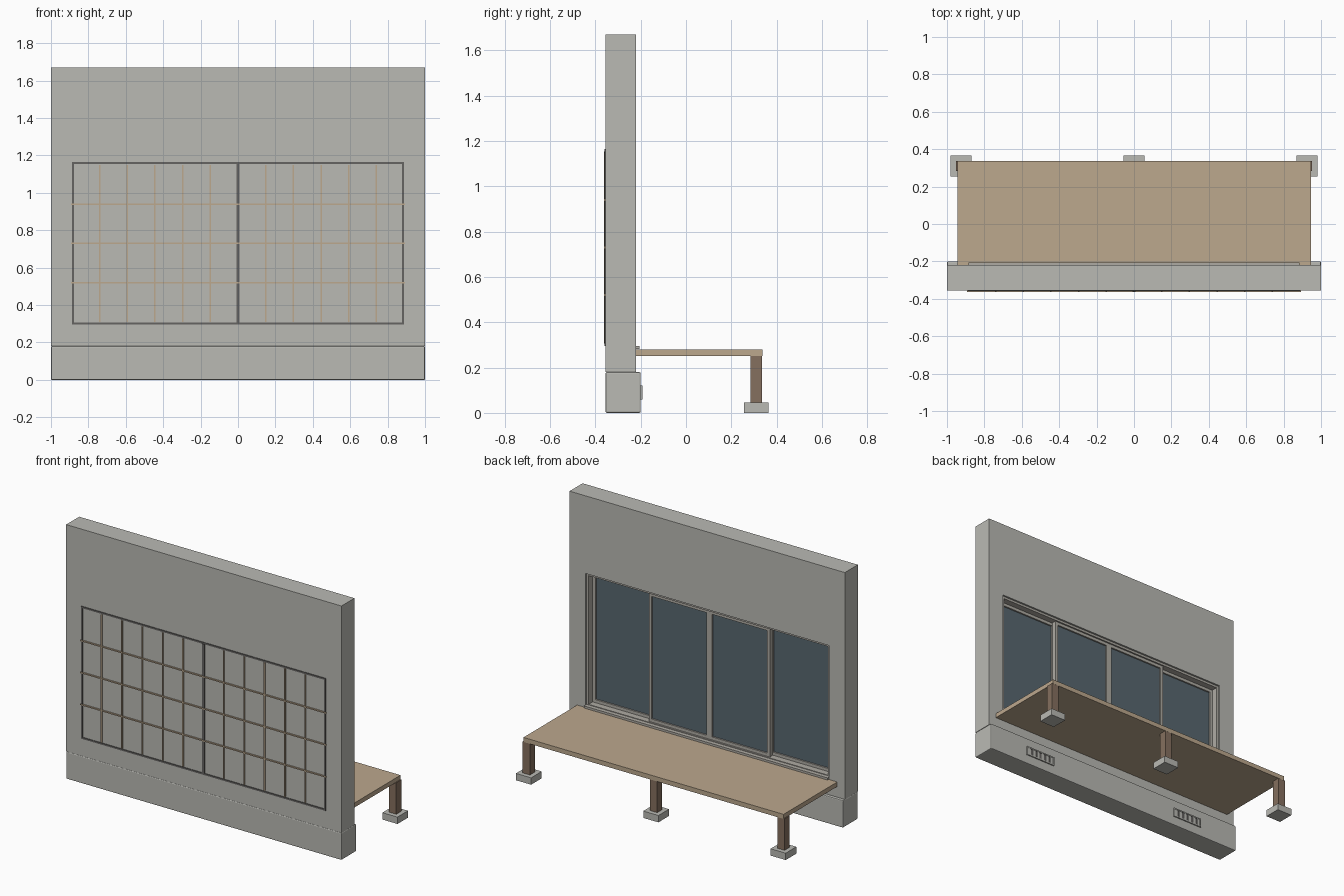
import bpy
import bmesh
from mathutils import Vector

cube = bpy.data.objects.get("Cube")
if cube:
    bpy.data.objects.remove(cube, do_unlink=True)


def material(name, r, g, b):
    m = bpy.data.materials.new(name)
    m.use_nodes = True
    m.diffuse_color = (r, g, b, 1)
    m.node_tree.nodes["Principled BSDF"].inputs["Base Color"].default_value = (r, g, b, 1)
    return m


PLASTER = material("plaster grey", 0.49, 0.49, 0.456)
WOOD = material("light wood", 0.503, 0.392, 0.27)
BROWN = material("brown wood", 0.235, 0.162, 0.114)
METAL = material("frame grey", 0.43, 0.41, 0.37)
GLASS = material("blue grey glass", 0.098, 0.136, 0.16)
DARK = material("dark grey", 0.13, 0.125, 0.12)


def finish(name, bm, mat):
    bmesh.ops.recalc_face_normals(bm, faces=bm.faces)
    mesh = bpy.data.meshes.new(name)
    bm.to_mesh(mesh)
    bm.free()
    mesh.materials.append(mat)
    ob = bpy.data.objects.new(name, mesh)
    bpy.context.collection.objects.link(ob)
    return ob


def add_box(bm, x, y, z):
    """Add a box given its (low, high) range on each axis."""
    vs = bmesh.ops.create_cube(bm, size=1)["verts"]
    for v in vs:
        v.co = Vector([(a + b) / 2 + c * (b - a) for c, (a, b) in zip(v.co, (x, y, z))])


def boxes(name, mat, *ranges, bevel=0):
    bm = bmesh.new()
    for r in ranges:
        add_box(bm, *r)
    ob = finish(name, bm, mat)
    if bevel:
        mod = ob.modifiers.new("soft edges", "BEVEL")
        mod.width, mod.segments = bevel, 2
    return ob


def around(c, half):
    return (c - half, c + half)


def border(x, y, z, t):
    """Four bars forming a rectangular frame of thickness t."""
    inner = (z[0] + t, z[1] - t)
    return [(x, y, (z[0], inner[0])), (x, y, (inner[1], z[1])),
            ((x[0], x[0] + t), y, inner), ((x[1] - t, x[1]), y, inner)]


# Wall with a recessed window opening at the rear
OPEN_X, OPEN_Z = (-0.885, 0.885), (0.285, 1.16)
FRONT, REAR = -0.355, -0.22
bm = bmesh.new()
add_box(bm, (-1, 1), (FRONT, REAR), (0.18, 1.67))
bm.normal_update()
rear = max(bm.faces, key=lambda f: f.calc_center_median().y)
bmesh.ops.inset_region(bm, faces=[rear], thickness=0.05)
for v in rear.verts:
    v.co.x = OPEN_X[v.co.x > 0]
    v.co.z = OPEN_Z[v.co.z > 0.9]
pocket = bmesh.ops.extrude_face_region(bm, geom=[rear])
bmesh.ops.delete(bm, geom=[rear], context="FACES_ONLY")
for v in pocket["geom"]:
    if isinstance(v, bmesh.types.BMVert):
        v.co.y = FRONT + 0.01
finish("wall", bm, PLASTER)

# Foundation with two slatted vents
boxes("foundation", PLASTER, ((-1, 1), (FRONT, -0.2), (0, 0.18)), bevel=0.006)
for side, label in ((1, "left"), (-1, "right")):
    cx = side * 0.6
    boxes(label + "_vent_back", DARK, (around(cx, 0.1), (-0.202, -0.198), (0.065, 0.115)))
    slats = [(around(cx - 0.09 + i * 0.036, 0.01), (-0.2, -0.194), (0.067, 0.113)) for i in range(6)]
    boxes(label + "_vent", PLASTER,
          *border(around(cx, 0.11), (-0.2, -0.192), (0.06, 0.12), 0.008), *slats)

# Sliding window: outer frame and four panels on two tracks
boxes("window_frame", METAL, *border(OPEN_X, (-0.33, -0.232), OPEN_Z, 0.015))
boxes("window_sill", METAL, (OPEN_X, (-0.235, -0.205), (0.282, 0.296)))
PANEL_Z = (0.3, 1.145)
for i, (x0, x1) in enumerate(((-0.87, -0.42), (-0.44, 0), (0, 0.44), (0.42, 0.87))):
    y0 = -0.268 if i in (1, 2) else -0.3
    boxes(f"panel_frame_{i + 1}", METAL, *border((x0, x1), (y0, y0 + 0.026), PANEL_Z, 0.02))
    boxes(f"panel_glass_{i + 1}", GLASS,
          ((x0 + 0.02, x1 - 0.02), (y0 + 0.008, y0 + 0.016), (PANEL_Z[0] + 0.02, PANEL_Z[1] - 0.02)))

# Lattice screen on the front of the wall
boxes("screen_frame", DARK,
      *border((-0.888, 0.888), (FRONT - 0.004, FRONT + 0.002), (0.295, 1.165), 0.011),
      (around(0, 0.009), (FRONT - 0.006, FRONT), (0.306, 1.154)))
uprights = [(around(s * k * 0.148, 0.004), (FRONT - 0.007, FRONT), (0.31, 1.15))
            for s in (-1, 1) for k in range(1, 6)]
rails = [((-0.893, 0.893), (FRONT - 0.0075, FRONT), around(z, 0.004)) for z in (0.52, 0.73, 0.94)]
boxes("screen_uprights", WOOD, *uprights)
boxes("screen_rails", WOOD, *rails)

# Veranda deck on posts and stone footings
boxes("deck", WOOD, ((-0.945, 0.945), (REAR, 0.337), (0.25, 0.28)))
for cx, label in ((-0.925, "right"), (0, "middle"), (0.925, "left")):
    boxes(label + "_post", BROWN, (around(cx, 0.026), around(0.31, 0.026), (0.04, 0.252)))
    boxes(label + "_footing", PLASTER, (around(cx, 0.055), around(0.31, 0.055), (0, 0.045)))
